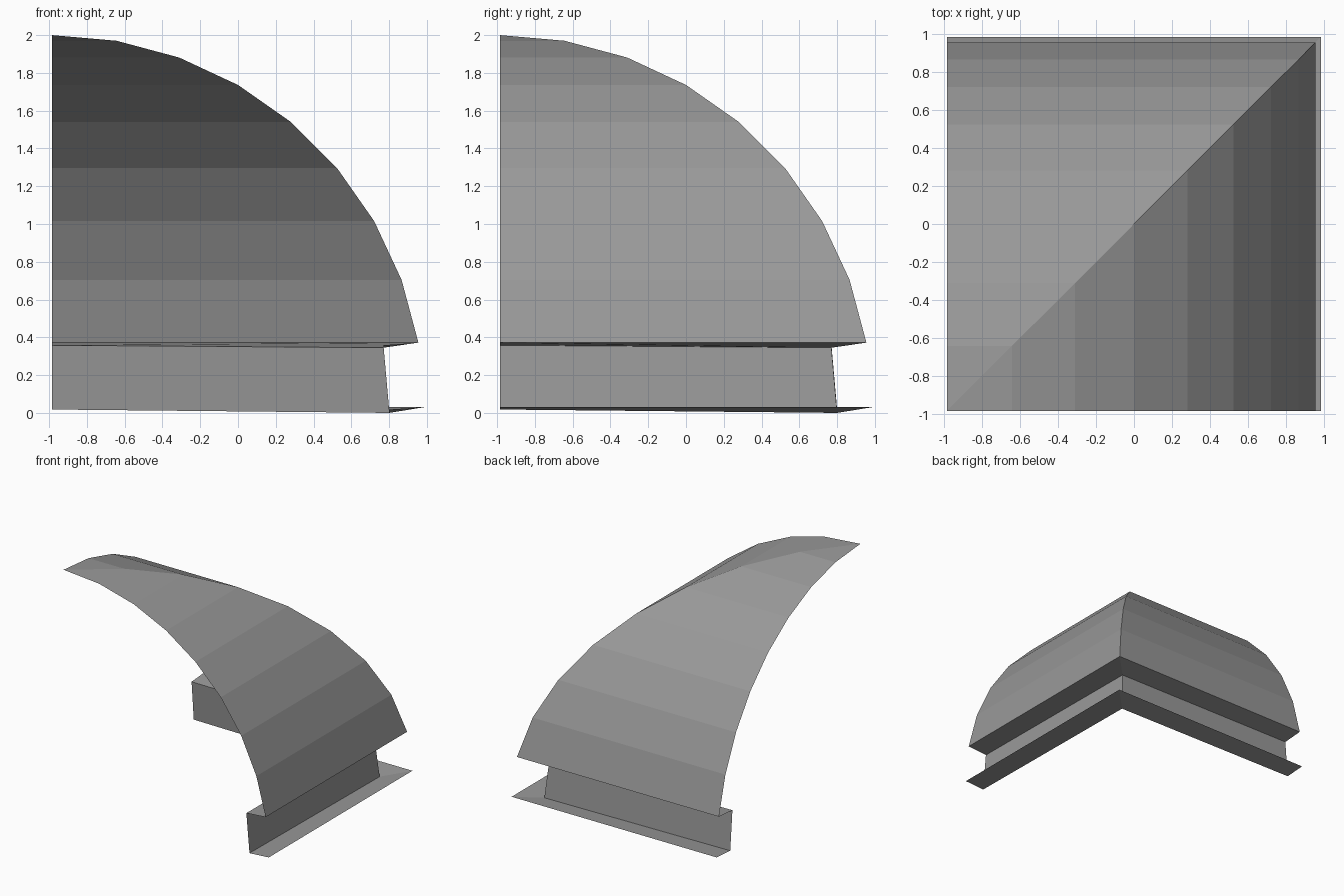
import bpy, bmesh, math
from mathutils import Vector

if "Cube" in bpy.data.objects:
    bpy.data.objects.remove(bpy.data.objects["Cube"], do_unlink=True)

R, CUT, BASE = 1.97, -0.985, 0.03

grey = bpy.data.materials.new("plain grey")
colour = (0.32, 0.32, 0.32, 1)
grey.diffuse_color = colour
grey.use_nodes = True
grey.node_tree.nodes["Principled BSDF"].inputs["Base Color"].default_value = colour


def arc(degrees):
    """Point (offset, height) on the vault's circular section."""
    a = math.radians(degrees)
    return CUT + R * math.sin(a), BASE + R * math.cos(a)


def make_shell(name, rows):
    """Loft two mitred sides; each row is (offset, height at cut, height at mitre)."""
    bm = bmesh.new()
    rings = []
    for off, z_cut, z_mitre in rows:
        rings.append([bm.verts.new(p) for p in (
            Vector((off, CUT, z_cut)),
            Vector((off, off, z_mitre)),
            Vector((CUT, off, z_cut)))])
    for upper, lower in zip(rings, rings[1:]):
        for i in range(2):
            bm.faces.new((upper[i], lower[i], lower[i + 1], upper[i + 1]))
    # the apex row collapses to a point
    bmesh.ops.remove_doubles(bm, verts=bm.verts, dist=0.0005)
    mesh = bpy.data.meshes.new(name)
    bm.to_mesh(mesh)
    bm.free()
    mesh.materials.append(grey)
    obj = bpy.data.objects.new(name, mesh)
    bpy.context.collection.objects.link(obj)
    return obj


# Faceted vault in ten-degree bands
vault = [arc(d) for d in range(0, 90, 10)]
make_shell("vault_roof", [(x, z, z) for x, z in vault])

# Recessed band: soffit, leaning wall and outward base flange
eave_x, eave_z = arc(80)
foot_x, foot_z = arc(90)
wall_top = (0.77, 0.358, 0.345)
wall_foot = (0.80, 0.018, 0.0)
make_shell("soffit", [(eave_x, eave_z, eave_z), wall_top])
make_shell("recessed_wall", [wall_top, wall_foot])
make_shell("base_flange", [wall_foot, (foot_x, foot_z, foot_z)])
